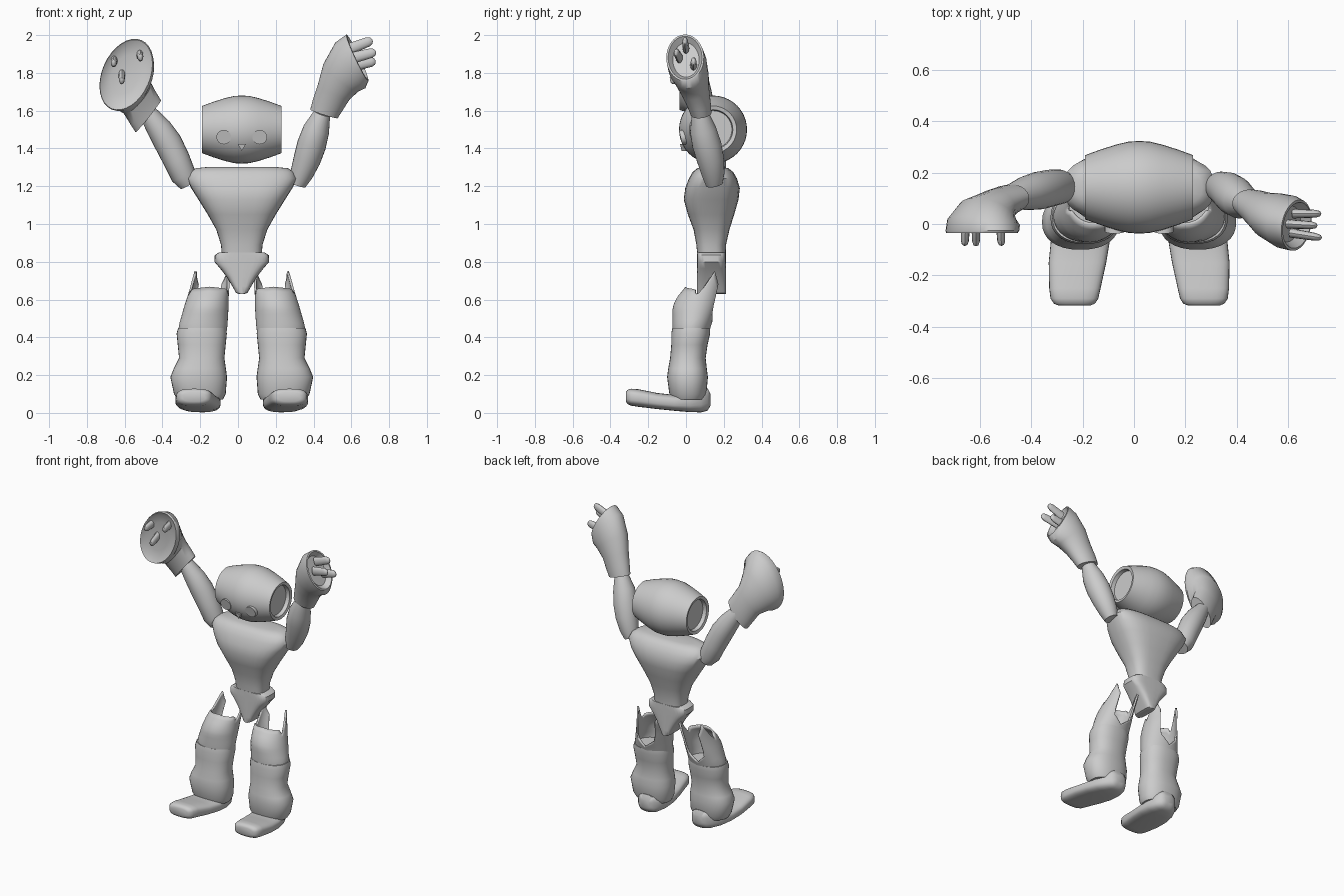
import bpy, bmesh, math
from mathutils import Vector

CX = 0.02  # symmetry line of the body


def ring(c, n, u, ru, rv, p=2.0, k=32):
    """Super-ellipse of k points around c, normal n, first axis near u."""
    c, n, u = Vector(c), Vector(n).normalized(), Vector(u)
    u = (u - n * u.dot(n)).normalized()
    v = n.cross(u)
    f = lambda t: math.copysign(abs(t) ** (2 / p), t)
    turns = [2 * math.pi * i / k for i in range(k)]
    return [c + u * ru * f(math.cos(a)) + v * rv * f(math.sin(a)) for a in turns]


def loft(name, rings, caps=True, angle=40):
    bm = bmesh.new()
    rows = [[bm.verts.new(q) for q in r] for r in rings]
    k = len(rows[0])
    for a, b in zip(rows, rows[1:]):
        for i in range(k):
            j = (i + 1) % k
            bm.faces.new((a[i], a[j], b[j], b[i]))
    if caps:
        bm.faces.new(rows[0][::-1])
        bm.faces.new(rows[-1])
    bmesh.ops.recalc_face_normals(bm, faces=bm.faces)
    me = bpy.data.meshes.new(name)
    bm.to_mesh(me)
    bm.free()
    ob = bpy.data.objects.new(name, me)
    bpy.context.collection.objects.link(ob)
    bpy.ops.object.select_all(action='DESELECT')
    ob.select_set(True)
    bpy.context.view_layer.objects.active = ob
    bpy.ops.object.shade_smooth_by_angle(angle=math.radians(angle))
    return ob


def lerp(table, t):
    """Interpolate rows whose first value is the key."""
    for a, b in zip(table, table[1:]):
        if t <= b[0]:
            break
    f = (t - a[0]) / (b[0] - a[0])
    return [p + (q - p) * f for p, q in zip(a[1:], b[1:])]


X, Y, Z = (1, 0, 0), (0, 1, 0), (0, 0, 1)

# head: sideways barrel with recessed round ends
half = [(0.18, 0.1), (0.205, 0.105), (0.21, 0.125), (0.15, 0.147), (0.09, 0.166), (0.04, 0.178)]
prof = [(-x, r) for x, r in half] + [(0, 0.18)] + half[::-1]
loft("head", [ring((CX + x, 0.143, 1.5), X, Y, r, r, 2, 40) for x, r in prof])

# eyes and nose
light = bpy.data.materials.new("light_face")
light.diffuse_color = (0.85, 0.85, 0.85, 1)
face = [("eye_left", -0.075, 1.46, 0.039, 24), ("eye_right", 0.115, 1.46, 0.039, 24),
        ("nose", 0.02, 1.412, 0.026, 3)]
for name, x, z, r, k in face:
    n = (0, -1, -0.22)
    o = loft(name, [ring((x, y, z), n, (0, 0, -1), r, r, 2, k) for y in (0.0, -0.029)])
    o.data.materials.append(light)

# torso: boxy wide shoulders tapering to the waist
torso = [(0.83, 0.105, 0.06, 0.21), (0.89, 0.11, 0.055, 0.212), (0.97, 0.135, 0.04, 0.23),
         (1.05, 0.18, 0.01, 0.255), (1.13, 0.23, -0.012, 0.278), (1.19, 0.268, -0.004, 0.285),
         (1.24, 0.292, 0.015, 0.27), (1.275, 0.275, 0.035, 0.25), (1.295, 0.245, 0.06, 0.225),
         (1.302, 0.18, 0.09, 0.195)]
loft("torso", [ring((CX, (a + b) / 2, z), Z, X, hx, (b - a) / 2, 2.9) for z, hx, a, b in torso])

# pelvis: wedge pointing down
pelvis = [(0.85, 0.12), (0.835, 0.143), (0.80, 0.145), (0.765, 0.115), (0.72, 0.08),
          (0.67, 0.05), (0.635, 0.03), (0.63, 0.015)]
loft("pelvis", [ring((CX, 0.135, z), Z, X, hx, 0.077, 4) for z, hx in pelvis])

# upper arms
arms = {
    "upper_arm_left": [(-0.26, 0.15, 1.21, 0.05), (-0.29, 0.145, 1.26, 0.068), (-0.325, 0.14, 1.34, 0.072),
                       (-0.37, 0.13, 1.43, 0.074), (-0.42, 0.12, 1.51, 0.066), (-0.485, 0.105, 1.6, 0.045)],
    "upper_arm_right": [(0.315, 0.15, 1.21, 0.045), (0.335, 0.145, 1.26, 0.06), (0.365, 0.13, 1.34, 0.072),
                        (0.39, 0.11, 1.42, 0.077), (0.415, 0.09, 1.5, 0.07), (0.445, 0.075, 1.585, 0.045)],
}
for name, path in arms.items():
    d = Vector(path[-1][:3]) - Vector(path[0][:3])
    loft(name, [ring(p[:3], d, Y, p[3], p[3], 2, 24) for p in path])

# gloves: flat cuff, wrist, hand swelling into a dished oval palm
gloves = {
    "glove_left": ((0.4, 0, 0.92), [
        ((-0.475, 0.10, 1.57), (-0.75, -0.1, 0.6), 0.108, 0.055),
        ((-0.50, 0.09, 1.61), (-0.7, -0.2, 0.6), 0.108, 0.06),
        ((-0.535, 0.07, 1.67), (-0.6, -0.4, 0.55), 0.11, 0.07),
        ((-0.57, 0.04, 1.735), (-0.35, -0.75, 0.35), 0.15, 0.108),
        ((-0.585, 0.008, 1.78), (-0.12, -0.97, 0.1), 0.192, 0.13),
        ((-0.59, -0.025, 1.79), (0, -1, 0), 0.2, 0.13),
        ((-0.592, -0.035, 1.79), (0, -1, 0), 0.195, 0.126),
        ((-0.594, -0.022, 1.79), (0, -1, 0), 0.17, 0.108),
        ((-0.597, -0.01, 1.79), (0, -1, 0), 0.11, 0.07)]),
    "glove_right": ((-0.8, 0, 0.6), [
        ((0.455, 0.08, 1.583), (0.3, -0.1, 0.95), 0.076, 0.055),
        ((0.475, 0.07, 1.63), (0.35, -0.15, 0.92), 0.084, 0.062),
        ((0.507, 0.05, 1.70), (0.42, -0.2, 0.87), 0.093, 0.074),
        ((0.545, 0.03, 1.775), (0.6, -0.2, 0.76), 0.118, 0.092),
        ((0.595, 0.008, 1.84), (0.82, -0.15, 0.53), 0.145, 0.104),
        ((0.632, -0.005, 1.88), (0.9, -0.12, 0.42), 0.136, 0.1),
        ((0.634, -0.005, 1.88), (0.9, -0.12, 0.42), 0.126, 0.09),
        ((0.605, 0.0, 1.868), (0.9, -0.12, 0.42), 0.1, 0.07)]),
}
for name, (u, rows) in gloves.items():
    loft(name, [ring(c, n, u, ru, rv) for c, n, ru, rv in rows])

# finger stubs standing on the palms
fingers = [((-0.655, 0.0, 1.865), (-0.05, -1, -0.15), 0.085), ((-0.52, 0.0, 1.895), (0.05, -1, -0.15), 0.085),
           ((-0.615, 0.0, 1.79), (0, -1, -0.4), 0.09),
           ((0.6, 0.0, 1.93), (0.9, -0.05, 0.35), 0.12), ((0.61, -0.035, 1.88), (0.95, -0.15, 0.25), 0.125),
           ((0.62, 0.04, 1.84), (0.95, 0, 0.2), 0.11)]
for i, (c, n, length) in enumerate(fingers):
    d = Vector(n).normalized()
    steps = [(0, 0.02), (0.8, 0.017), (0.95, 0.012), (1, 0.004)]
    loft(f"finger_{i + 1}", [ring(Vector(c) + d * length * t, d, Z, r * 1.5, r * 0.9, 2, 12) for t, r in steps])

# boot: z, x offset, half width, y centre, half depth
boot = [(0.07, 0.22, 0.12, 0.01, 0.085), (0.10, 0.222, 0.137, 0.01, 0.098), (0.19, 0.228, 0.15, 0.008, 0.108),
        (0.235, 0.222, 0.138, 0.008, 0.102), (0.29, 0.212, 0.12, 0.01, 0.094), (0.36, 0.212, 0.127, 0.018, 0.096),
        (0.42, 0.212, 0.133, 0.025, 0.103), (0.45, 0.21, 0.127, 0.028, 0.1)]
# foot: y, x offset, half width, sole height, top height
foot = [(0.13, 0.205, 0.035, 0.04, 0.10), (0.115, 0.205, 0.06, 0.012, 0.13), (0.08, 0.21, 0.085, 0.003, 0.12),
        (0.02, 0.218, 0.106, 0.004, 0.105), (-0.06, 0.228, 0.115, 0.011, 0.095), (-0.15, 0.24, 0.112, 0.02, 0.105),
        (-0.25, 0.25, 0.1, 0.032, 0.125), (-0.29, 0.252, 0.093, 0.038, 0.128), (-0.31, 0.252, 0.08, 0.047, 0.122),
        (-0.318, 0.252, 0.06, 0.06, 0.11)]
# thigh shell: z, x offset, half width, y centre, half depth
thigh = [(0.38, 0.21, 0.122, 0.02, 0.088), (0.46, 0.205, 0.129, 0.03, 0.102), (0.56, 0.188, 0.118, 0.048, 0.119),
         (0.61, 0.18, 0.11, 0.065, 0.115), (0.66, 0.17, 0.104, 0.092, 0.1), (0.76, 0.158, 0.094, 0.13, 0.085)]
# top edge height by angle from the front: collar, side spikes, open back
edge = [(0, 0.668), (65, 0.655), (78, 0.63), (84, 0.635), (108, 0.75), (138, 0.68), (146, 0.53), (180, 0.47)]

for side, tag in ((-1, "left"), (1, "right")):
    loft(f"boot_{tag}", [ring((CX + side * x, y, z), Z, X, hx, hy, 2.3) for z, x, hx, y, hy in boot])
    loft(f"foot_{tag}", [ring((CX + side * x, y, (a + b) / 2), Y, X, hx, (b - a) / 2, 3)
                         for y, x, hx, a, b in foot], angle=60)
    k, rows = 60, []
    for r in range(13):
        row = []
        for i in range(k):
            a = 2 * math.pi * i / k
            deg = math.degrees(min(a, 2 * math.pi - a))
            z = 0.38 + (lerp(edge, deg)[0] - 0.38) * r / 12
            x, hx, y, hy = lerp(thigh, z)
            row.append(Vector((CX + side * x + hx * math.sin(a), y - hy * math.cos(a), z)))
        rows.append(row)
    shell = loft(f"thigh_shell_{tag}", rows, caps=False, angle=50)
    mod = shell.modifiers.new("thickness", 'SOLIDIFY')
    mod.thickness = 0.012
    mod.offset = -1
